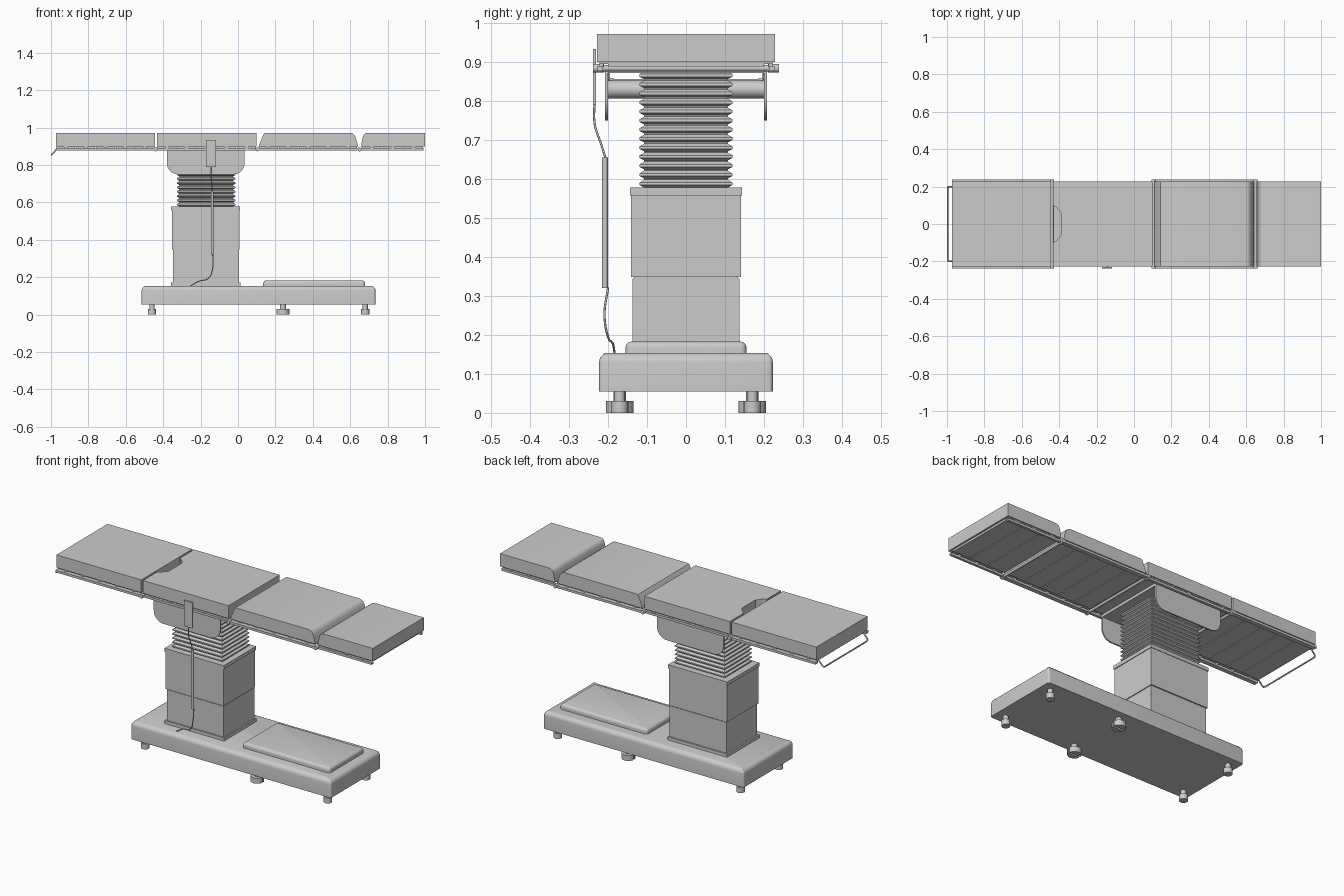
import bpy, bmesh, math
from mathutils import Vector

if "Cube" in bpy.data.objects:
    bpy.data.objects.remove(bpy.data.objects["Cube"])


def finish(name, bm, smooth=False):
    bmesh.ops.recalc_face_normals(bm, faces=bm.faces)
    me = bpy.data.meshes.new(name)
    bm.to_mesh(me)
    bm.free()
    ob = bpy.data.objects.new(name, me)
    bpy.context.collection.objects.link(ob)
    if smooth:
        bpy.context.view_layer.objects.active = ob
        bpy.ops.object.select_all(action='DESELECT')
        ob.select_set(True)
        bpy.ops.object.shade_smooth_by_angle(angle=math.radians(35))
    return ob


def loft(name, rings, smooth=False):
    """Skin a stack of equal-length closed rings and cap both ends."""
    bm = bmesh.new()
    vs = [[bm.verts.new(p) for p in r] for r in rings]
    n = len(vs[0])
    for a, b in zip(vs, vs[1:]):
        for i in range(n):
            bm.faces.new((a[i], a[(i + 1) % n], b[(i + 1) % n], b[i]))
    bm.faces.new(vs[0])
    bm.faces.new(vs[-1])
    return finish(name, bm, smooth)


def side_profile(name, pts, y0, y1, smooth=False):
    return loft(name, [[(x, y, z) for x, z in pts] for y in (y0, y1)], smooth)


def plan_profile(name, pts, z0, z1):
    return loft(name, [[(x, y, z) for x, y in pts] for z in (z0, z1)])


def box(name, x0, x1, y0, y1, z0, z1, top_bevel=0, upright_bevel=0):
    bm = bmesh.new()
    bmesh.ops.create_cube(bm, size=1)
    for v in bm.verts:
        v.co = Vector(((x0 + x1) / 2 + v.co.x * (x1 - x0),
                       (y0 + y1) / 2 + v.co.y * (y1 - y0),
                       (z0 + z1) / 2 + v.co.z * (z1 - z0)))
    if upright_bevel:
        es = [e for e in bm.edges if abs(e.verts[0].co.z - e.verts[1].co.z) > 1e-5]
        bmesh.ops.bevel(bm, geom=es, offset=upright_bevel, segments=5, profile=0.5, affect='EDGES')
    if top_bevel:
        es = [e for e in bm.edges if all(abs(v.co.z - z1) < 1e-5 for v in e.verts)]
        bmesh.ops.bevel(bm, geom=es, offset=top_bevel, segments=5, profile=0.5, affect='EDGES')
    return finish(name, bm, bool(top_bevel or upright_bevel))


def rod(name, p, q, r, sides=20):
    p, q = Vector(p), Vector(q)
    rot = (q - p).to_track_quat('Z', 'Y')
    ring = [rot @ Vector((r * math.cos(2 * math.pi * i / sides),
                          r * math.sin(2 * math.pi * i / sides), 0)) for i in range(sides)]
    return loft(name, [[p + c for c in ring], [q + c for c in ring]], True)


def wire(name, pts, r, kind='BEZIER'):
    cu = bpy.data.curves.new(name, 'CURVE')
    cu.dimensions = '3D'
    cu.bevel_depth = r
    cu.bevel_resolution = 2
    cu.use_fill_caps = True
    sp = cu.splines.new(kind)
    if kind == 'BEZIER':
        sp.bezier_points.add(len(pts) - 1)
        for b, p in zip(sp.bezier_points, pts):
            b.co = p
            b.handle_left_type = b.handle_right_type = 'AUTO'
    else:
        sp.points.add(len(pts) - 1)
        for b, p in zip(sp.points, pts):
            b.co = (*p, 1)
    ob = bpy.data.objects.new(name, cu)
    bpy.context.collection.objects.link(ob)


# Base and its raised cover
box("base", -0.515, 0.735, -0.223, 0.223, 0.055, 0.154, 0.025, 0.012)
box("base_cover", 0.135, 0.68, -0.155, 0.155, 0.15, 0.183, 0.016, 0.015)

# Feet: slim ones at the corners, wide split discs in the middle
for y in (-0.17, 0.17):
    for x in (-0.46, 0.68):
        rod("foot_stem", (x, y, 0.025), (x, y, 0.06), 0.014)
        rod("foot_pad", (x, y, 0), (x, y, 0.03), 0.022)
    x = 0.24
    rod("middle_foot_stem", (x, y, 0.012), (x, y, 0.06), 0.016)
    rod("middle_foot_core", (x, y, 0.008), (x, y, 0.028), 0.03)
    for s in (-1, 1):
        arc = [(x + 0.035 * math.cos(a), y + s * max(0.005, 0.035 * math.sin(a)))
               for a in [math.radians(8 + 164 * i / 14) for i in range(15)]]
        plan_profile("middle_foot_half", arc, 0, 0.03)

# Telescoping column
box("column_flange", -0.357, 0.014, -0.145, 0.145, 0.15, 0.172)
box("column_lower", -0.348, 0.006, -0.137, 0.137, 0.16, 0.345)
box("column_seam", -0.345, 0.003, -0.134, 0.134, 0.34, 0.355)
box("column_upper", -0.354, 0.008, -0.141, 0.141, 0.349, 0.57)
box("column_lip", -0.358, 0.012, -0.144, 0.144, 0.558, 0.578)

# Bellows
rings, folds, z0, z1 = [], 13, 0.575, 0.876
for i in range(folds):
    pitch = (z1 - z0) / folds
    for t, d in ((0, 0.013), (0.15, 0.012), (0.4, 0.001), (0.55, 0), (0.7, 0.001), (0.95, 0.012)):
        z, hx, hy = z0 + (i + t) * pitch, 0.157 - d, 0.12 - d
        rings.append([(-0.17 + sx * hx, sy * hy, z)
                      for sx, sy in ((-1, -1), (1, -1), (1, 1), (-1, 1))])
loft("bellows", rings, True)

# Saddle: rounded side plates, cross tube and top plate
plate = [(-0.38, 0.88), (0.035, 0.88)]
for cx, start in ((-0.025, 0), (-0.32, -90)):
    for i in range(9):
        a = math.radians(start - 90 * i / 8)
        plate.append((cx + 0.06 * math.cos(a), 0.81 + 0.06 * math.sin(a)))
for s in (-1, 1):
    side_profile("saddle_plate", plate, s * 0.2, s * 0.208, True)
rod("cross_tube", (-0.17, -0.2, 0.83), (-0.17, 0.2, 0.83), 0.023, 32)
box("saddle_top", -0.38, 0.035, -0.205, 0.205, 0.872, 0.887)

# Cushions
Y = 0.228
box("head_cushion", -0.973, -0.444, -Y, Y, 0.9, 0.972)
plan_profile("seat_cushion", [(-0.433, -Y), (0.1, -Y), (0.1, Y), (-0.433, Y), (-0.433, 0.1),
                              (-0.415, 0.09), (-0.39, 0.06), (-0.39, -0.06),
                              (-0.415, -0.09), (-0.433, -0.1)], 0.9, 0.972)
side_profile("thigh_cushion", [(0.11, 0.9), (0.642, 0.9), (0.636, 0.925), (0.628, 0.95),
                               (0.62, 0.963), (0.609, 0.97), (0.595, 0.972), (0.15, 0.972),
                               (0.141, 0.97), (0.136, 0.963)], -Y, Y, True)
side_profile("leg_cushion", [(0.657, 0.9), (0.663, 0.93), (0.668, 0.952), (0.674, 0.964),
                             (0.683, 0.97), (0.695, 0.972), (1, 0.972), (1, 0.9)], -Y, Y, True)

# Section frames: base panel, slats, side rails and spacers
for name, a, b, outer in (("head", -0.973, -0.444, 0.237), ("seat", -0.433, 0.1, 0.227),
                          ("thigh", 0.11, 0.64, 0.237), ("leg", 0.66, 0.993, 0.227)):
    box(name + "_panel", a + 0.003, b - 0.003, -0.222, 0.222, 0.895, 0.901)
    n = 5 if b - a > 0.4 else 3
    w = (b - a) / n
    for i in range(n):
        box(name + "_slat", a + i * w + 0.003, a + (i + 1) * w - 0.003, -0.2, 0.2, 0.889, 0.896)
    for s in (-1, 1):
        lo, hi = sorted((s * 0.213, s * outer))
        box(name + "_rail", a, b, lo, hi, 0.877, 0.89)
        for i in range(n):
            x = a + (i + 0.5) * w
            lo, hi = sorted((s * 0.212, s * 0.222))
            box(name + "_spacer", x - 0.009, x + 0.009, lo, hi, 0.885, 0.898)

# Hinge rods at the section joints
for x in (-0.438, 0.105, 0.65):
    rod("hinge_rod", (x, -0.225, 0.884), (x, 0.225, 0.884), 0.008)
    for s in (-1, 1):
        rod("hinge_knob", (x, s * 0.21, 0.884), (x, s * 0.239, 0.884), 0.011)

# Wire handle at the head end
handle = [(-0.955, 0.2, 0.884), (-0.97, 0.2, 0.884), (-0.99, 0.2, 0.862),
          (-0.996, 0.196, 0.855), (-0.997, 0.185, 0.853)]
wire("head_handle", handle + [(x, -y, z) for x, y, z in reversed(handle)], 0.004, 'POLY')

# Hand control with its cable
box("hand_control", -0.171, -0.118, -0.239, -0.231, 0.79, 0.934)
wire("cable_upper", [(-0.145, -0.235, 0.795), (-0.144, -0.234, 0.74),
                     (-0.14, -0.218, 0.69), (-0.138, -0.205, 0.65)], 0.0028)
rod("cable_coil", (-0.138, -0.208, 0.32), (-0.138, -0.208, 0.655), 0.0075, 12)
wire("cable_lower", [(-0.135, -0.2, 0.322), (-0.135, -0.209, 0.25), (-0.158, -0.2, 0.195),
                     (-0.21, -0.188, 0.178), (-0.255, -0.183, 0.153)], 0.0028)
